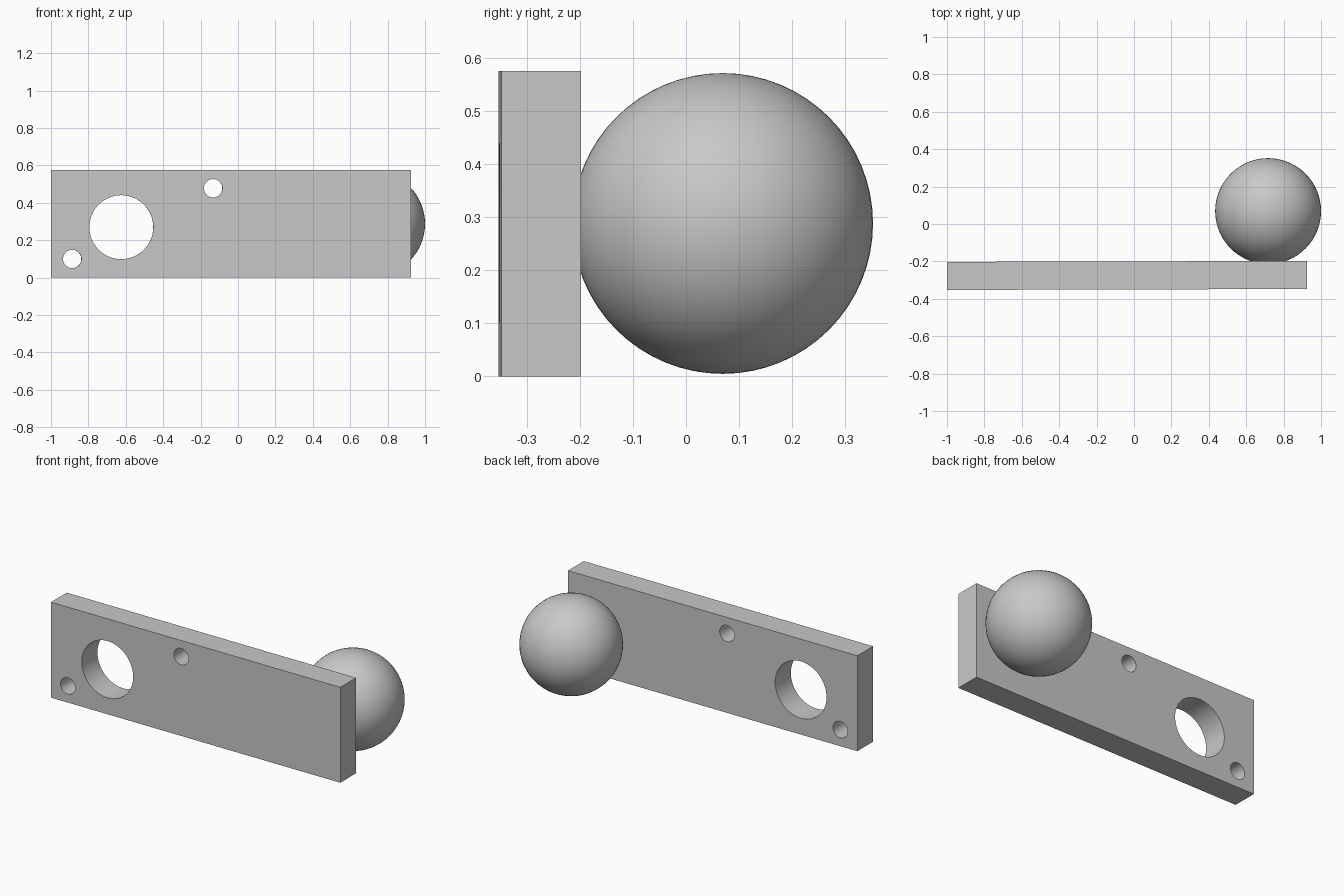
import bpy
import math

default = bpy.data.objects.get("Cube")
if default:
    bpy.data.objects.remove(default, do_unlink=True)

grey = bpy.data.materials.new("light grey")
grey.use_nodes = True
colour = (0.58, 0.58, 0.58, 1)
grey.diffuse_color = colour
grey.node_tree.nodes["Principled BSDF"].inputs["Base Color"].default_value = colour


def finish(name):
    obj = bpy.context.object
    obj.name = name
    obj.data.materials.append(grey)
    return obj


# Flat plate, turned very slightly about the vertical
PLATE_Y = -0.275
TURN = math.radians(0.15)
bpy.ops.mesh.primitive_cube_add(size=1, location=(-0.0375, PLATE_Y, 0.2875))
plate = finish("plate")
plate.scale = (1.925, 0.15, 0.575)
plate.rotation_euler.z = TURN
bpy.ops.object.transform_apply(location=False, rotation=False, scale=True)

# Round holes through the plate: x, z, radius
holes = [(-0.624, 0.27, 0.171), (-0.887, 0.1, 0.049), (-0.133, 0.478, 0.049)]
for i, (x, z, radius) in enumerate(holes):
    bpy.ops.mesh.primitive_cylinder_add(
        vertices=64, radius=radius, depth=0.5,
        location=(x, PLATE_Y, z), rotation=(math.pi / 2, 0, TURN))
    cutter = finish(f"hole_cutter_{i + 1}")
    cutter.hide_render = True
    cut = plate.modifiers.new(f"hole_{i + 1}", "BOOLEAN")
    cut.operation = "DIFFERENCE"
    cut.solver = "EXACT"
    cut.object = cutter

# Bake the holes, then remove the cutters
bpy.ops.object.select_all(action="DESELECT")
plate.select_set(True)
bpy.context.view_layer.objects.active = plate
for modifier in list(plate.modifiers):
    cutter = modifier.object
    bpy.ops.object.modifier_apply(modifier=modifier.name)
    bpy.data.objects.remove(cutter, do_unlink=True)
bpy.ops.object.shade_smooth_by_angle(angle=math.radians(30))

# Ball resting against the back of the plate
bpy.ops.mesh.primitive_uv_sphere_add(
    segments=64, ring_count=32, radius=0.283, location=(0.717, 0.069, 0.288))
ball = finish("ball")
bpy.ops.object.shade_smooth()
